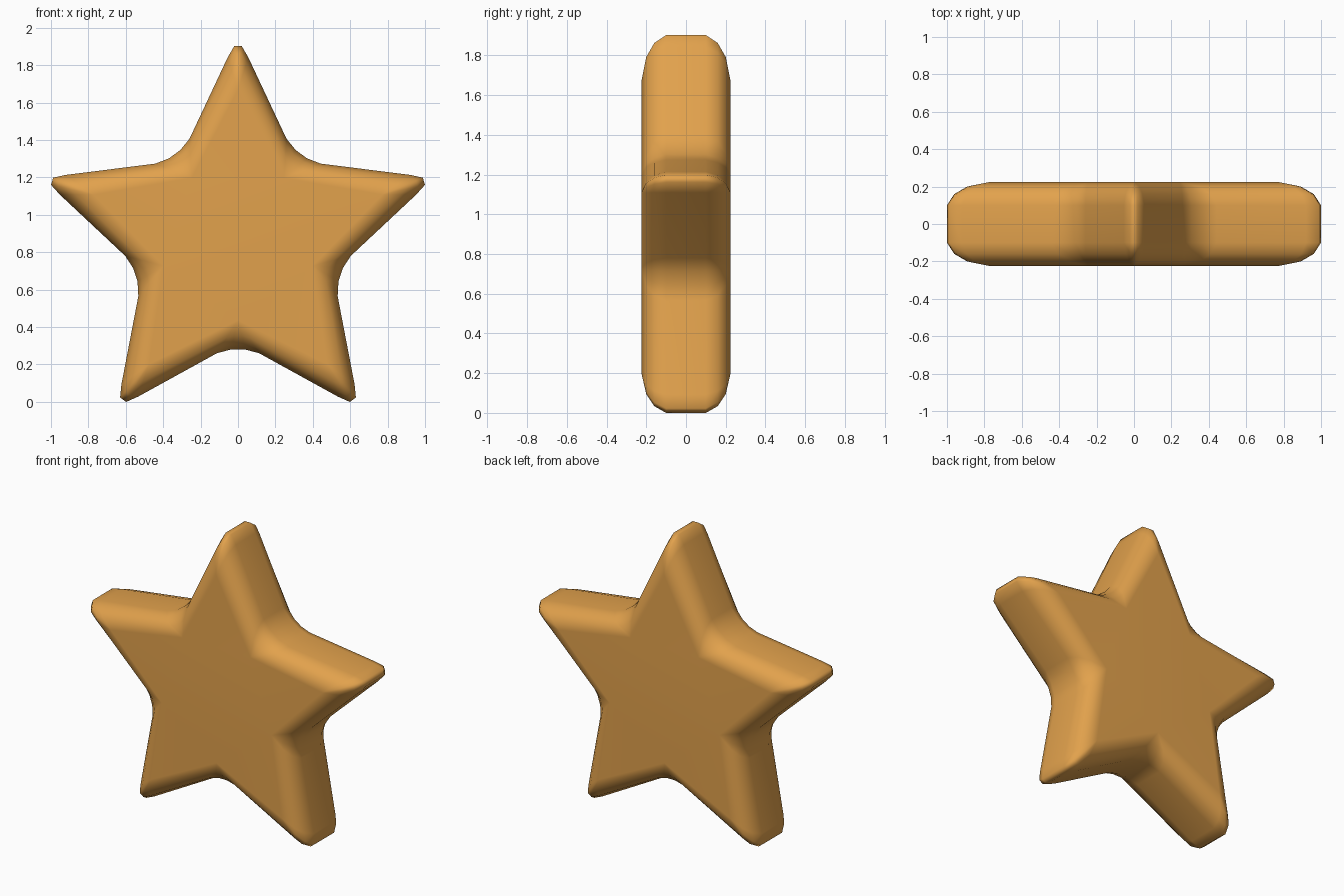
import bpy, bmesh
from math import radians, cos, sin

if "Cube" in bpy.data.objects:
    bpy.data.objects.remove(bpy.data.objects["Cube"], do_unlink=True)

CENTRE_Z = 0.857
TIP_FACE, NOTCH_FACE = 0.81, 0.42      # sharp star that bounds the flat faces
# Bevel steps: blend from rim to flat face, half depth
BEVEL = [(0, 0.10), (0.17, 0.16), (0.47, 0.20), (1, 0.225)]

# One arm: angle from the arm's axis, radius, sideways offset, face radius
ARM = [(-36, 0.577, 0.038, NOTCH_FACE), (-36, 0.597, 0.113, NOTCH_FACE),
       (0, 0.985, -0.055, TIP_FACE), (0, 1.045, -0.02, TIP_FACE)]
ARM += [(-a, r, -s, f) for a, r, s, f in reversed(ARM)]


def polar(angle, radius, side=0):
    """Point at a radius along an angle, shifted sideways."""
    c, s = cos(angle), sin(angle)
    return radius * c - side * s, radius * s + side * c


def outline(blend):
    points = []
    for k in range(5):
        for a, r, side, face in ARM:
            angle = radians(90 + 72 * k + a)
            ox, oz = polar(angle, r, side)
            ix, iz = polar(angle, face)
            points.append((ox + (ix - ox) * blend, oz + (iz - oz) * blend))
    return points


# Star: stacked outlines from the front face to the back face
bm = bmesh.new()
layers = [(t, -y) for t, y in reversed(BEVEL)] + BEVEL
rings = [[bm.verts.new((x, y, z + CENTRE_Z)) for x, z in outline(t)]
         for t, y in layers]
for a, b in zip(rings, rings[1:]):
    for i in range(len(a)):
        j = (i + 1) % len(a)
        bm.faces.new((a[i], a[j], b[j], b[i]))
bm.faces.new(rings[0])
bm.faces.new(rings[-1])
bmesh.ops.remove_doubles(bm, verts=bm.verts, dist=0.0005)
bmesh.ops.recalc_face_normals(bm, faces=bm.faces)
mesh = bpy.data.meshes.new("star")
bm.to_mesh(mesh)
bm.free()
star = bpy.data.objects.new("star", mesh)
bpy.context.collection.objects.link(star)

# Golden orange colour
gold = bpy.data.materials.new("golden orange")
gold.use_nodes = True
colour = (0.76, 0.36, 0.073, 1)
gold.diffuse_color = colour
gold.node_tree.nodes["Principled BSDF"].inputs["Base Color"].default_value = colour
mesh.materials.append(gold)

# Soft shading with level front and back faces
for face in mesh.polygons:
    face.use_smooth = True
star.modifiers.new("level_faces", "WEIGHTED_NORMAL")
